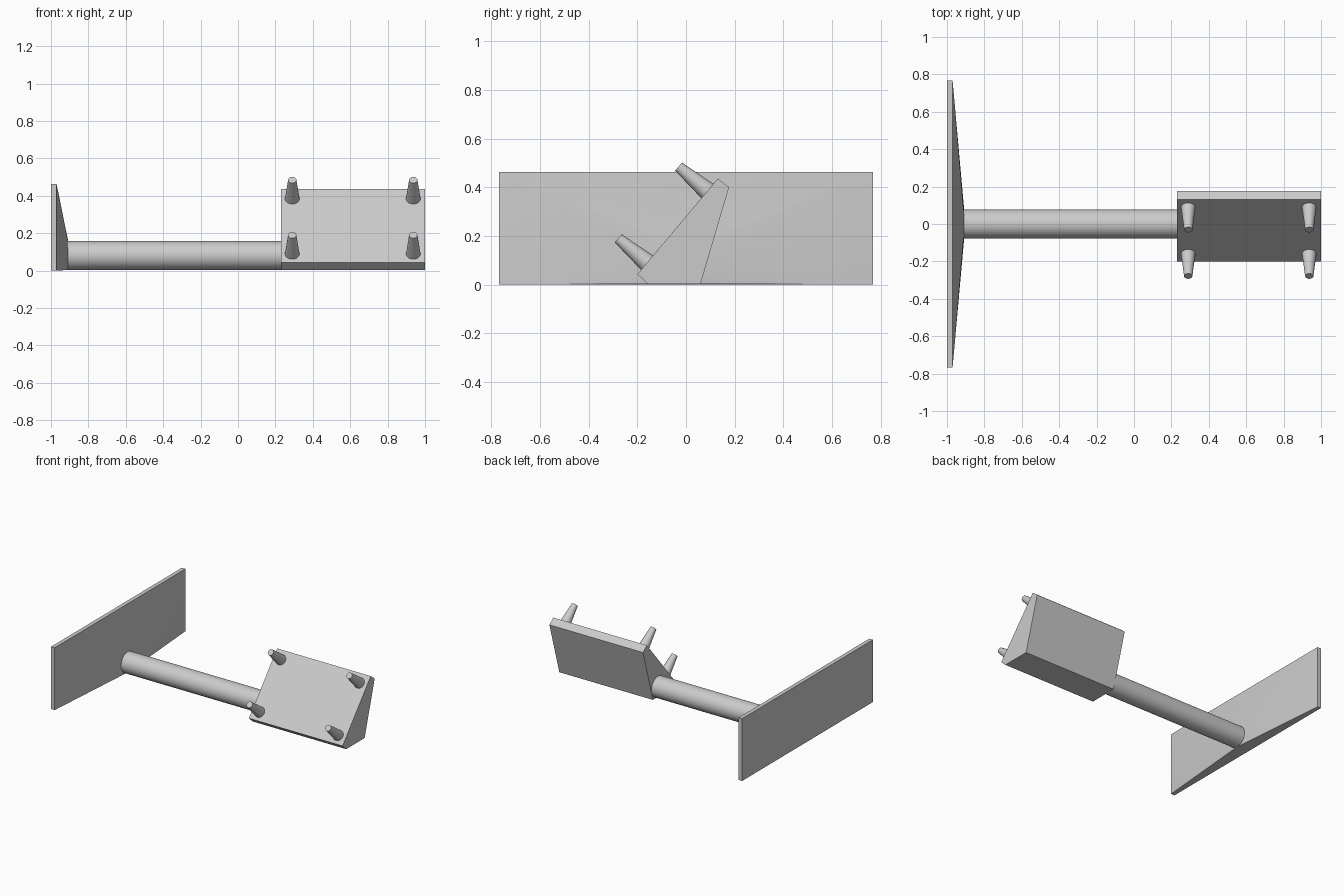
import bpy
import bmesh
import math
from mathutils import Vector

if "Cube" in bpy.data.objects:
    bpy.data.objects.remove(bpy.data.objects["Cube"])

grey = bpy.data.materials.new("plain grey")
grey.use_nodes = True
grey.diffuse_color = (0.6, 0.6, 0.6, 1)
grey.node_tree.nodes["Principled BSDF"].inputs["Base Color"].default_value = (0.6, 0.6, 0.6, 1)

SHAFT_Z, SHAFT_R = 0.08, 0.077
SIDES = 64


def finish(name, bm, smooth=True):
    bmesh.ops.recalc_face_normals(bm, faces=bm.faces)
    mesh = bpy.data.meshes.new(name)
    bm.to_mesh(mesh)
    bm.free()
    mesh.materials.append(grey)
    obj = bpy.data.objects.new(name, mesh)
    bpy.context.collection.objects.link(obj)
    if smooth:
        bpy.ops.object.select_all(action='DESELECT')
        obj.select_set(True)
        bpy.context.view_layer.objects.active = obj
        bpy.ops.object.shade_smooth_by_angle(angle=math.radians(25))
    return obj


def rod(name, start, end, r1, r2, sides):
    """Round, optionally tapered bar between two points."""
    axis = end - start
    bm = bmesh.new()
    bmesh.ops.create_cone(bm, cap_ends=True, segments=sides,
                          radius1=r1, radius2=r2, depth=axis.length)
    bm.transform(axis.to_track_quat('Z', 'Y').to_matrix().to_4x4())
    bmesh.ops.translate(bm, verts=bm.verts, vec=(start + end) / 2)
    return finish(name, bm)


# Wide end plate, its front tapering to the round shaft
bm = bmesh.new()
for x in (-1.0, -0.97):
    for y in (-0.768, 0.768):
        for z in (0, 0.463):
            bm.verts.new((x, y, z))
for i in range(SIDES):
    a = math.tau * i / SIDES
    bm.verts.new((-0.908, SHAFT_R * math.cos(a), SHAFT_Z + SHAFT_R * math.sin(a)))
bmesh.ops.convex_hull(bm, input=bm.verts)
bmesh.ops.dissolve_limit(bm, angle_limit=0.001, verts=bm.verts, edges=bm.edges)
finish("end_plate", bm)

# Shaft
rod("shaft", Vector((-0.95, 0, SHAFT_Z)), Vector((0.25, 0, SHAFT_Z)),
    SHAFT_R, SHAFT_R, SIDES)

# Slanted block: side profile (y, z) pulled along x
profile = [(-0.20, 0.043), (-0.157, 0.003), (0.06, 0.003), (0.177, 0.40), (0.131, 0.436)]
bm = bmesh.new()
side = bm.faces.new([bm.verts.new((0.23, y, z)) for y, z in profile])
pulled = bmesh.ops.extrude_face_region(bm, geom=[side], use_keep_orig=True)
moved = [v for v in pulled["geom"] if isinstance(v, bmesh.types.BMVert)]
bmesh.ops.translate(bm, verts=moved, vec=(0.77, 0, 0))
finish("slanted_block", bm, smooth=False)

# Four tapered pegs square to the slanted face
low = Vector((0, *profile[0]))
slope = Vector((0, *profile[-1])) - low
normal = Vector((0, -slope.z, slope.y)).normalized()
for row, t in (("lower", 0.12), ("upper", 0.87)):
    for place, x in (("right", 0.29), ("left", 0.937)):
        base = low + slope * t + Vector((x, 0, 0))
        rod(f"{row}_{place}_peg", base - normal * 0.005, base + normal * 0.155,
            0.039, 0.022, 32)
